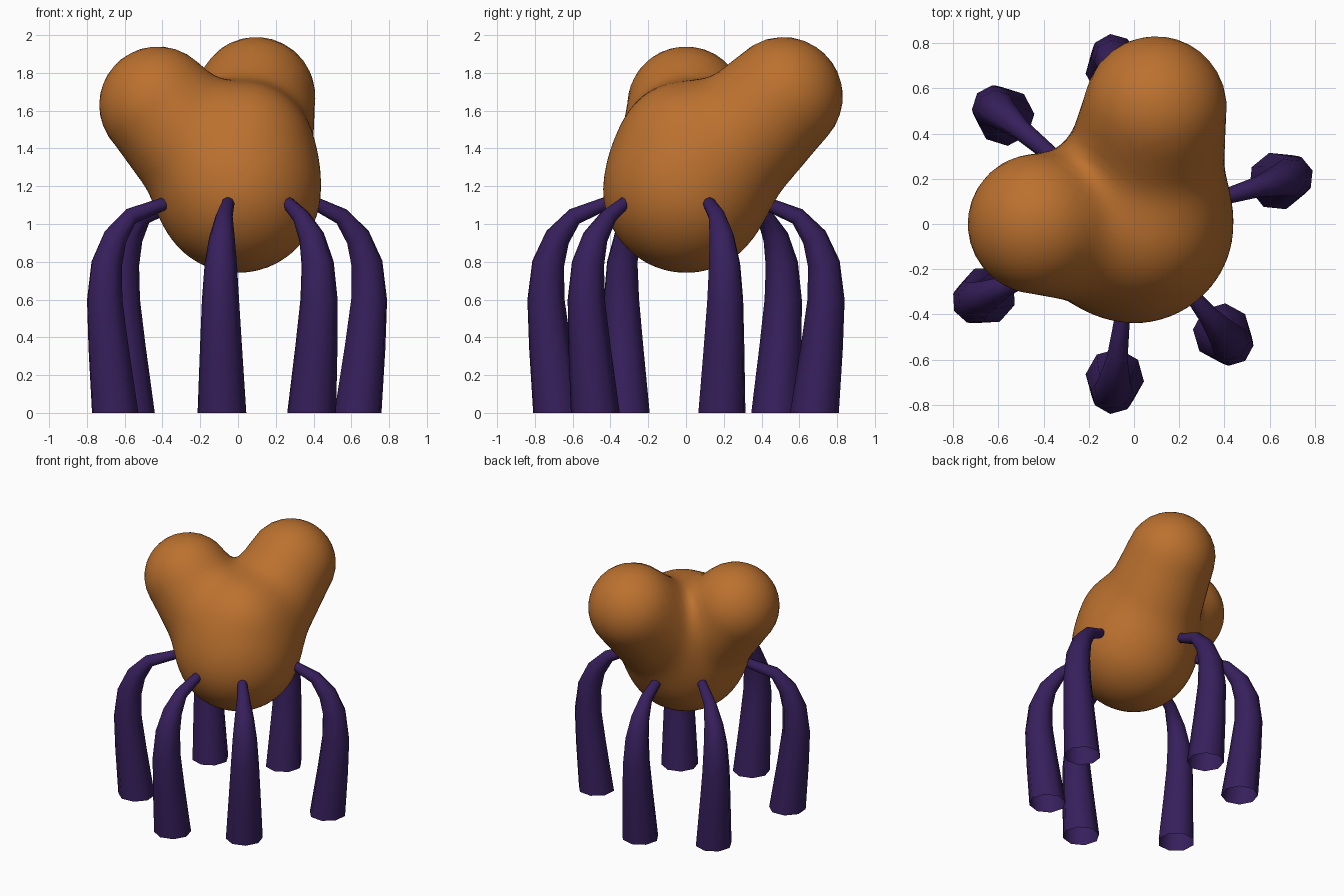
import bpy, bmesh, math
from mathutils import Vector

if "Cube" in bpy.data.objects:
    bpy.data.objects.remove(bpy.data.objects["Cube"])


def material(name, rgb):
    m = bpy.data.materials.new(name)
    m.diffuse_color = (*rgb, 1)
    m.use_nodes = True
    m.node_tree.nodes["Principled BSDF"].inputs["Base Color"].default_value = m.diffuse_color
    return m


ORANGE = material("burnt orange", (0.50, 0.165, 0.028))
PURPLE = material("deep purple", (0.038, 0.014, 0.108))


def finish(bm, name, mat, angle):
    mesh = bpy.data.meshes.new(name)
    bm.to_mesh(mesh)
    bm.free()
    mesh.materials.append(mat)
    ob = bpy.data.objects.new(name, mesh)
    bpy.context.collection.objects.link(ob)
    bpy.context.view_layer.objects.active = ob
    ob.select_set(True)
    bpy.ops.object.shade_smooth_by_angle(angle=math.radians(angle))
    ob.select_set(False)


# Body: a tall ball with two raised lobes, softly blended together
BALL = Vector((0, 0, 1.18))
CROWN = Vector((0.03, 0.0, 1.39))
LOBES = [(Vector((-0.425, 0, 1.63)), 0.31), (Vector((0.095, 0.515, 1.675)), 0.315)]


def blend(a, b, k=0.10):
    h = max(k - abs(a - b), 0)
    return min(a, b) - h * h / (4 * k)


def distance(p):
    d = blend((p - BALL).length - 0.415, (p - CROWN).length - 0.365)
    for lobe, radius in LOBES:
        axis = lobe - BALL
        t = min(max((p - BALL).dot(axis) / axis.length_squared, 0), 1)
        d = blend(d, (p - BALL - axis * t).length - (0.39 + (radius - 0.39) * t))
    return d


bm = bmesh.new()
bmesh.ops.create_icosphere(bm, subdivisions=5, radius=1)
centre = Vector((-0.03, 0.04, 1.32))
for v in bm.verts:
    direction = v.co.normalized()
    near, far = 0.0, 1.5
    for _ in range(24):
        mid = (near + far) / 2
        if distance(centre + direction * mid) < 0:
            near = mid
        else:
            far = mid
    v.co = centre + direction * near
finish(bm, "body", ORANGE, 60)

# Legs: arched eight-sided tubes, thin at the body, thick and open at the foot
FEET = {"right": (0.635, 0.19), "back": (-0.085, 0.68), "back_left": (-0.57, 0.475),
        "front_left": (-0.65, -0.315), "front": (-0.085, -0.68), "front_right": (0.39, -0.48)}


def leg(name, x, y):
    reach = math.hypot(x, y)
    out = Vector((x, y, 0)).normalized()
    side = Vector((-out.y, out.x, 0))
    # distance out, height, thickness
    path = [(reach, 0, 0.13), (reach + 0.04, 0.35, 0.112), (reach + 0.062, 0.6, 0.099),
            (reach + 0.05, 0.79, 0.086), (reach, 0.93, 0.068),
            (reach - 0.09, 1.04, 0.046), (0.42, 1.112, 0.034), (0.35, 1.13, 0.03)]
    bm = bmesh.new()
    rings = []
    for i, (r, z, width) in enumerate(path):
        a, b = path[max(i - 1, 0)], path[min(i + 1, len(path) - 1)]
        tangent = (out * (b[0] - a[0]) + Vector((0, 0, b[1] - a[1]))).normalized()
        if i == 0:
            tangent = Vector((0, 0, 1))
        across = tangent.cross(side)
        ring = []
        for k in range(8):
            t = math.tau * k / 8
            ring.append(bm.verts.new(out * r + Vector((0, 0, z)) + side * width * math.cos(t)
                                     + across * width * math.sin(t)))
        rings.append(ring)
    for lower, upper in zip(rings, rings[1:]):
        for k in range(8):
            bm.faces.new((lower[k], lower[(k + 1) % 8], upper[(k + 1) % 8], upper[k]))
    bm.faces.new(rings[-1])
    finish(bm, name + "_leg", PURPLE, 50)


for name, (x, y) in FEET.items():
    leg(name, x, y)
